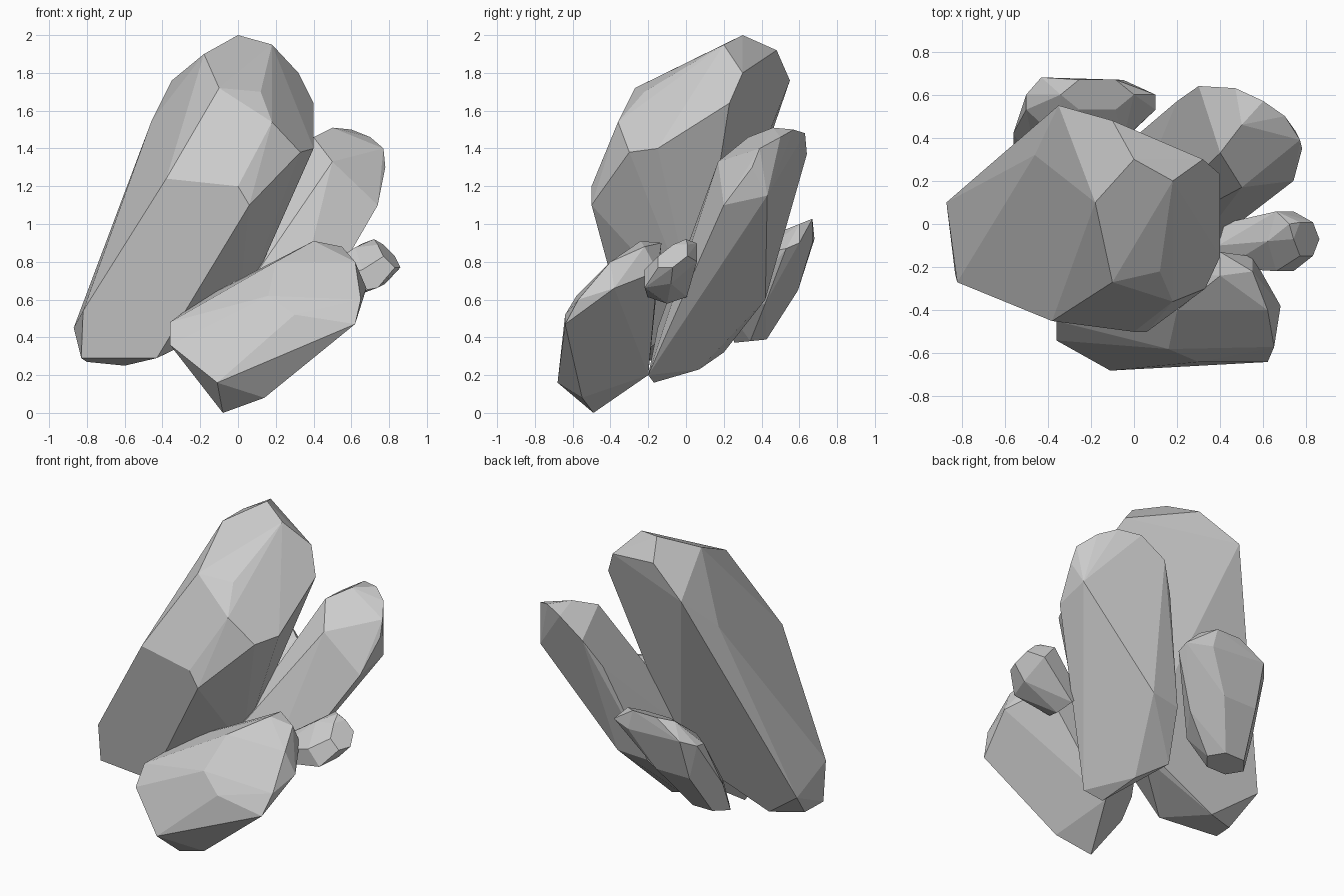
import bpy
import bmesh
from math import cos, sin, tau, radians
from mathutils import Vector

cube = bpy.data.objects.get("Cube")
if cube:
    bpy.data.objects.remove(cube, do_unlink=True)

# One plain stone colour for every crystal
stone = bpy.data.materials.new("grey_stone")
stone.use_nodes = True
grey = (0.6, 0.6, 0.6, 1)
stone.diffuse_color = grey
stone.node_tree.nodes["Principled BSDF"].inputs["Base Color"].default_value = grey


def ring(centre, width, depth, slope_x=0, slope_y=0, sides=6):
    """Corners of an oval cross-section, sheared so that its plane slopes."""
    corners = []
    for i in range(sides):
        angle = tau * i / sides
        x, y = width * cos(angle), depth * sin(angle)
        corners.append(Vector(centre) + Vector((x, y, slope_x * x + slope_y * y)))
    return corners


def crystal(name, root, shoulder, crown):
    """Wrap flat facets around the root, shoulder and crown of one crystal."""
    bm = bmesh.new()
    for corner in root + shoulder + crown:
        bm.verts.new(corner)
    hull = bmesh.ops.convex_hull(bm, input=bm.verts[:])
    inside = set(hull["geom_interior"]) | set(hull["geom_unused"])
    loose = [v for v in inside if isinstance(v, bmesh.types.BMVert)]
    bmesh.ops.delete(bm, geom=loose, context="VERTS")

    # Merge nearly level triangles into broad facets
    bmesh.ops.dissolve_limit(bm, angle_limit=radians(5),
                             verts=bm.verts[:], edges=bm.edges[:])
    bmesh.ops.recalc_face_normals(bm, faces=bm.faces[:])
    mesh = bpy.data.meshes.new(name)
    bm.to_mesh(mesh)
    bm.free()
    mesh.materials.append(stone)
    bpy.context.collection.objects.link(bpy.data.objects.new(name, mesh))


# Large leaning crystal with a long oblique crown
crystal(
    "main_crystal",
    root=[(-.87, .1, .45), (-.76, .08, .74), (-.82, -.27, .54),
          (-.83, -.23, .29), (-.8, -.08, .27), (-.6, 0, .25),
          (-.43, -.28, .29), (-.2, 0, .4), (0, .05, .5)],
    shoulder=[(.4, .23, 1.64), (.4, -.15, 1.4), (.33, -.3, 1.38),
              (.18, -.36, 1.54), (0, -.5, 1.2), (.06, -.5, 1.1),
              (-.38, -.45, 1.24), (-.46, .32, 1.54), (-.35, .55, 1.76)],
    crown=[(0, .3, 2), (.18, .2, 1.95), (-.18, .1, 1.9), (-.1, -.27, 1.72),
           (.12, -.22, 1.7), (.32, .3, 1.8), (-.1, .48, 1.92)],
)

# Tall crystal behind it, leaning the same way
crystal(
    "tall_back_crystal",
    root=[(.22, -.2, .2), (.1, -.17, .16), (.05, .07, .23), (-.1, .2, .32),
          (-.1, -.15, .45), (0, .4, .58), (.2, .42, .6)],
    shoulder=[(.78, .35, 1.3), (.74, .2, 1.1), (.75, .43, 1.15),
              (.5, .17, 1.33), (.2, .57, 1.2), (.3, .64, 1.37)],
    crown=[(.4, .33, 1.46), (.5, .46, 1.51), (.6, .57, 1.5),
           (.47, .63, 1.48), (.7, .5, 1.46), (.77, .39, 1.4)],
)

# Short wide crystal at the front, resting on its root
crystal(
    "front_crystal",
    root=[(.14, -.55, .08), (-.08, -.49, 0), (-.11, -.68, .16),
          (-.36, -.54, .36), (-.36, -.45, .48), (.05, -.2, .2),
          (-.2, -.2, .6)],
    shoulder=[(.3, -.64, .52), (.62, -.64, .47), (.65, -.57, .6),
              (.16, -.58, .62), (.47, -.46, .73), (.2, -.4, .8),
              (.55, -.15, .75)],
    crown=[(.68, -.38, .66), (.62, -.4, .8), (.55, -.22, .88),
           (.4, -.24, .91), (.4, -.13, .9)],
)

# Stubby crystal at the back
crystal(
    "rear_crystal",
    root=ring(centre=(-.42, .34, .38), width=.14, depth=.1, slope_y=.1)
    + ring(centre=(-.32, .42, .58), width=.24, depth=.2, slope_y=.4),
    shoulder=ring(centre=(-.2, .53, .87), width=.3, depth=.16, slope_y=.2)
    + [(-.5, .6, .88), (-.43, .68, .92), (.1, .6, .9)],
    crown=ring(centre=(-.17, .6, 1), width=.17, depth=.08, slope_y=.4),
)

# Small crystal poking out sideways
crystal(
    "small_side_crystal",
    root=ring(centre=(.45, -.1, .65), width=.06, depth=.12, slope_x=-1.2),
    shoulder=ring(centre=(.7, -.08, .78), width=.08, depth=.16,
                  slope_x=-1.2, slope_y=.5),
    crown=ring(centre=(.8, -.07, .83), width=.06, depth=.09,
               slope_x=-1, slope_y=.4)
    + [(.72, 0, .92)],
)
